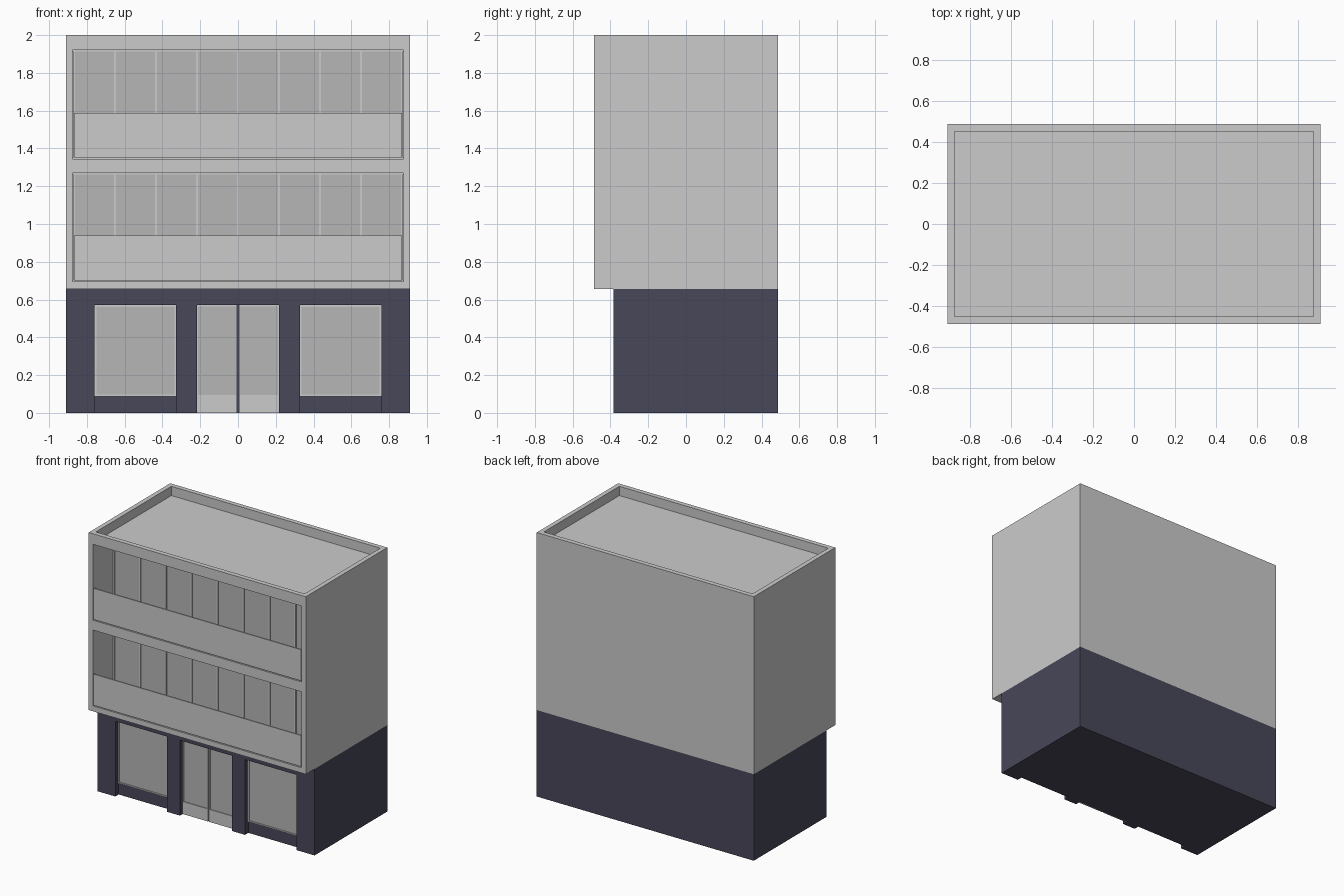
import bpy, bmesh
from mathutils import Vector

if "Cube" in bpy.data.objects:
    bpy.data.objects.remove(bpy.data.objects["Cube"])


def box(name, x0, x1, y0, y1, z0, z1, mat=None):
    bm = bmesh.new()
    bmesh.ops.create_cube(bm, size=1)
    for v in bm.verts:
        v.co = Vector(((x0, x1)[v.co.x > 0], (y0, y1)[v.co.y > 0], (z0, z1)[v.co.z > 0]))
    me = bpy.data.meshes.new(name)
    bm.to_mesh(me)
    bm.free()
    ob = bpy.data.objects.new(name, me)
    bpy.context.collection.objects.link(ob)
    if mat:
        me.materials.append(mat)
    return ob


def cut(ob, *dims):
    # boolean away a box, then remove the cutter
    c = box("cutter", *dims)
    c.hide_render = True
    m = ob.modifiers.new("cut", 'BOOLEAN')
    m.operation, m.solver, m.object = 'DIFFERENCE', 'EXACT', c
    bpy.context.view_layer.objects.active = ob
    bpy.ops.object.modifier_apply(modifier=m.name)
    bpy.data.objects.remove(c)


def material(name, rgb):
    m = bpy.data.materials.new(name)
    m.diffuse_color = (*rgb, 1)
    m.use_nodes = True
    m.node_tree.nodes["Principled BSDF"].inputs["Base Color"].default_value = m.diffuse_color
    return m


navy = material("navy", (0.065, 0.063, 0.1))
glass = material("glass", (0.47, 0.47, 0.47))

W, D, BASE = 0.91, 0.488, 0.655
FRONT = -0.383          # ground floor front
REC = FRONT + 0.04      # recessed shop front

# Upper storeys with sunken roof and two deep balcony openings
upper = box("upper_storeys", -W, W, -D, D, BASE, 2)
cut(upper, -0.875, 0.875, -D + 0.036, D - 0.036, 1.93, 2.2)
BACK = -D + 0.25
for i, z0 in enumerate((0.695, 1.345)):
    z1 = z0 + 0.575
    cut(upper, -0.875, 0.875, -0.7, BACK, z0, z1)
    # balcony front panel
    box(f"balcony_panel_{i}", -0.868, 0.868, -D, -D + 0.01, z0 + 0.007, z0 + 0.243)
    # window frame: rails and mullions
    y = BACK - 0.01
    for n, a, b in (("bottom", z0, z0 + 0.008), ("top", z1 - 0.008, z1)):
        box(f"window_rail_{n}_{i}", -0.875, 0.875, y, BACK + 0.001, a, b)
    pitch = 0.217
    for k in range(9):
        x = (k - 4) * pitch
        a, b = max(x - 0.006, -0.875), min(x + 0.006, 0.875)
        box(f"window_mullion_{i}_{k}", a, b, y, BACK + 0.001, z0, z1)
    for k in range(8):
        x = (k - 4) * pitch
        box(f"window_pane_{i}_{k}", x + 0.006, x + pitch - 0.006,
            BACK - 0.003, BACK + 0.001, z0 + 0.008, z1 - 0.008, glass)

# Ground floor with recessed bays between the pillars
base = box("ground_floor", -W, W, FRONT, D, 0, BASE, navy)
for a, b in ((-0.76, -0.327), (-0.218, 0.218), (0.327, 0.76)):
    cut(base, a, b, -0.6, REC, -0.1, 0.57)

for s, side in ((-1, "left"), (1, "right")):
    # shop window: frame bars and pane above the sill
    a, b = sorted((s * 0.76, s * 0.327))
    t, y = 0.01, REC - 0.008
    for n, x0, x1, z0, z1 in (("outer", a, a + t, 0.088, 0.57), ("inner", b - t, b, 0.088, 0.57),
                              ("low", a, b, 0.088, 0.098), ("high", a, b, 0.56, 0.57)):
        box(f"shop_frame_{side}_{n}", x0, x1, y, REC + 0.001, z0, z1)
    box(f"shop_pane_{side}", a + t, b - t, REC - 0.003, REC + 0.001, 0.098, 0.56, glass)
    # door leaf: glass above a kick panel
    a, b = sorted((s * 0.004, s * 0.218))
    box(f"door_kick_panel_{side}", a, b, y, REC + 0.001, 0, 0.095)
    box(f"door_stile_a_{side}", a, a + 0.006, y, REC + 0.001, 0.095, 0.57)
    box(f"door_stile_b_{side}", b - 0.006, b, y, REC + 0.001, 0.095, 0.57)
    box(f"door_top_rail_{side}", a, b, y, REC + 0.001, 0.563, 0.57)
    box(f"door_pane_{side}", a + 0.006, b - 0.006, REC - 0.003, REC + 0.001, 0.095, 0.563, glass)
